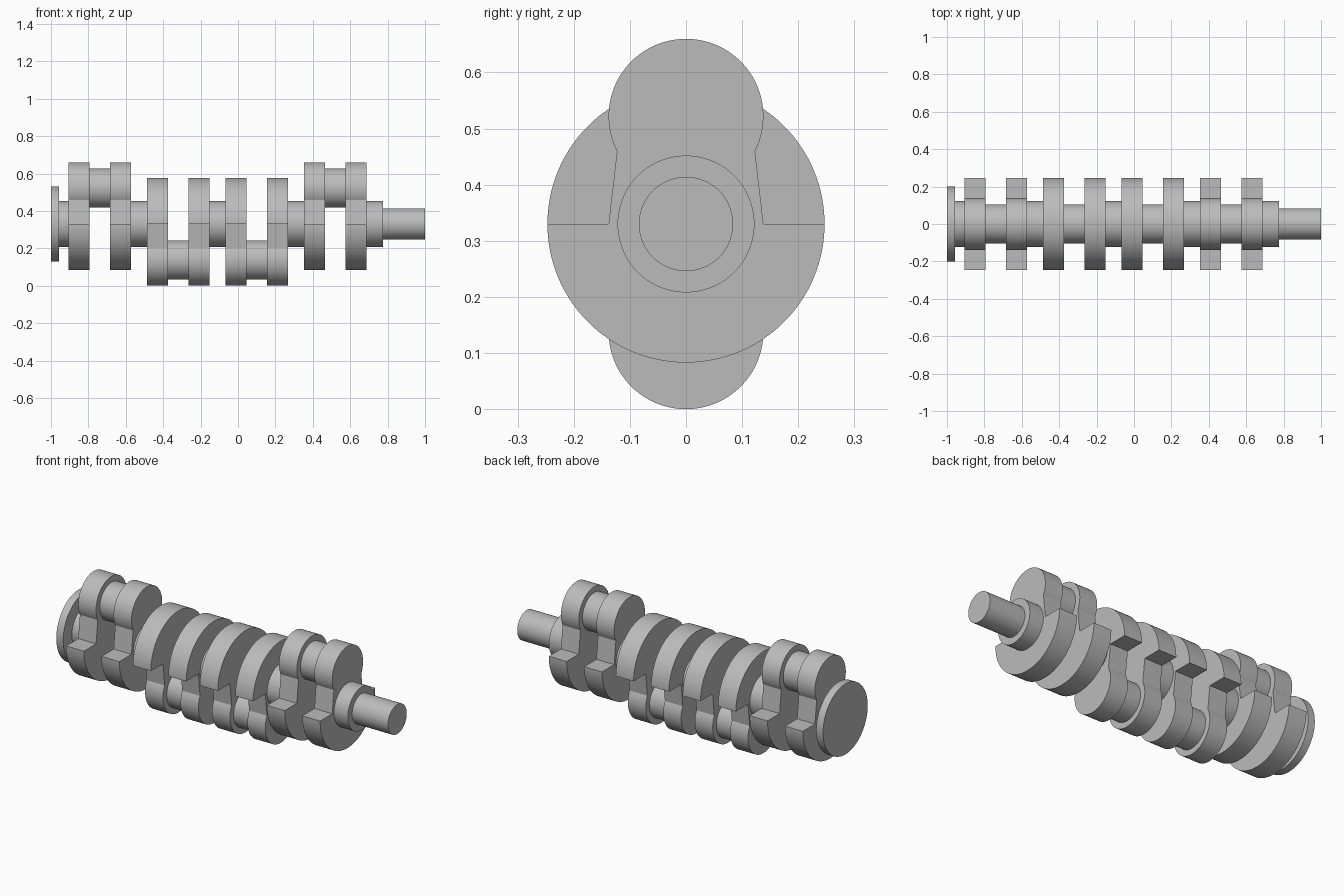
import bpy, bmesh
from math import pi, cos, sin, asin, sqrt, radians

cube = bpy.data.objects.get("Cube")
if cube:
    bpy.data.objects.remove(cube, do_unlink=True)

AXIS_Z = 0.33      # height of the main bearing line
THROW = 0.192      # crank pin offset from that line
WEB_T = 0.112      # web thickness
PIN_GAP = 0.222    # start of one web to start of its partner
PITCH = 0.42       # spacing between throws
FIRST = -0.906     # start of the first web
LOBE_R, WEIGHT_R, NECK_W = 0.138, 0.247, 0.123
PIN_R, MAIN_R = 0.105, 0.122

steel = bpy.data.materials.new("grey steel")
steel.use_nodes = True
colour = (0.5, 0.5, 0.5, 1)
steel.diffuse_color = colour
steel.node_tree.nodes["Principled BSDF"].inputs["Base Color"].default_value = colour


def arc(cz, r, a0, a1, n):
    """Points on a circle in the (y, z) plane."""
    return [(r * cos(a0 + (a1 - a0) * i / n), cz + r * sin(a0 + (a1 - a0) * i / n))
            for i in range(n + 1)]


def extrude(name, profile, x0, x1, z=AXIS_Z):
    """Extrude a (y, z) profile along x between x0 and x1."""
    bm = bmesh.new()
    face = bm.faces.new([bm.verts.new((x0, y, z + h)) for y, h in profile])
    new = bmesh.ops.extrude_face_region(bm, geom=[face])["geom"]
    verts = [v for v in new if isinstance(v, bmesh.types.BMVert)]
    bmesh.ops.translate(bm, verts=verts, vec=(x1 - x0, 0, 0))
    bmesh.ops.recalc_face_normals(bm, faces=bm.faces)
    mesh = bpy.data.meshes.new(name)
    bm.to_mesh(mesh)
    bm.free()
    mesh.materials.append(steel)
    obj = bpy.data.objects.new(name, mesh)
    bpy.context.collection.objects.link(obj)
    bpy.ops.object.select_all(action="DESELECT")
    obj.select_set(True)
    bpy.context.view_layer.objects.active = obj
    bpy.ops.object.shade_smooth_by_angle(angle=radians(15))
    return obj


def cylinder(name, r, x0, x1, z=AXIS_Z):
    return extrude(name, arc(0, r, 0, 2 * pi, 96)[:-1], x0, x1, z)


# Web outline: pin lobe, tapered neck and half-round counterweight
drop = -asin(sqrt(LOBE_R ** 2 - NECK_W ** 2) / LOBE_R)
lobe = arc(THROW, LOBE_R, drop, pi - drop, 64)
weight = arc(0, WEIGHT_R, pi, 2 * pi, 64)
web = lobe + [(-LOBE_R, 0)] + weight + [(LOBE_R, 0)]

# Four throws: outer pair up, inner pair down
main_start = -0.957
for i, side in enumerate((1, -1, -1, 1)):
    x = FIRST + i * PITCH
    outline = [(y, side * h) for y, h in web]
    cylinder(f"main_journal_{i + 1}", MAIN_R, main_start, x)
    extrude(f"web_{i + 1}_rear", outline, x, x + WEB_T)
    cylinder(f"crank_pin_{i + 1}", PIN_R, x + WEB_T, x + PIN_GAP, AXIS_Z + side * THROW)
    extrude(f"web_{i + 1}_front", outline, x + PIN_GAP, x + PIN_GAP + WEB_T)
    main_start = x + PIN_GAP + WEB_T

# Shaft ends
cylinder("main_journal_5", MAIN_R, main_start, 0.775)
cylinder("snout", 0.084, 0.775, 1.0)
cylinder("flange", 0.2, -1.0, -0.957)
